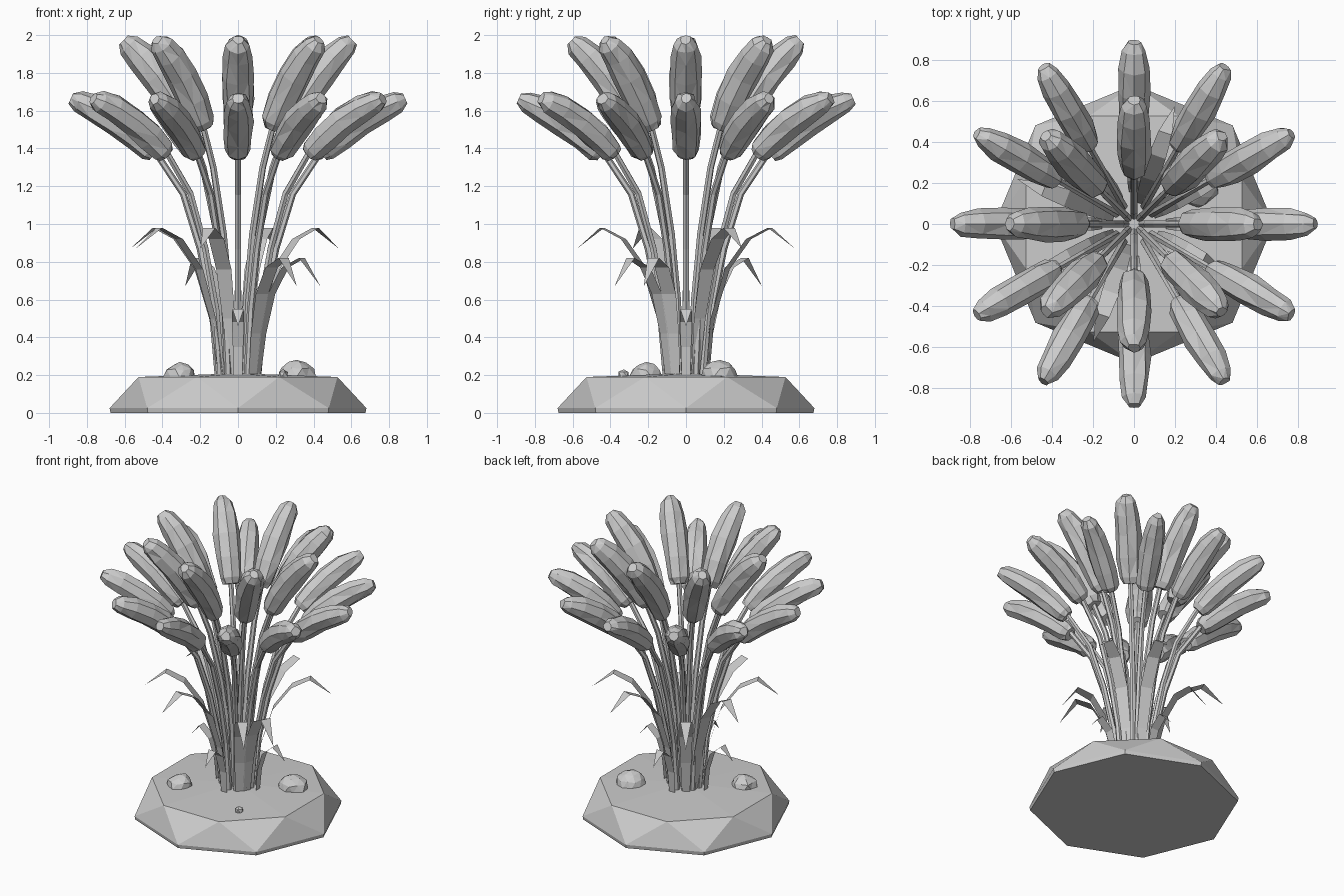
import bpy, bmesh, math, random
from mathutils import Vector, Matrix

if "Cube" in bpy.data.objects:
    bpy.data.objects.remove(bpy.data.objects["Cube"])

random.seed(4)


def finish(bm, name, normals=True):
    if normals:
        bmesh.ops.recalc_face_normals(bm, faces=bm.faces)
    me = bpy.data.meshes.new(name)
    bm.to_mesh(me)
    bm.free()
    ob = bpy.data.objects.new(name, me)
    bpy.context.collection.objects.link(ob)
    return ob


def spot(path, i, ang):
    """Point, in-plane normal and sideways vector of an (r, z) path turned to an angle."""
    a, b = path[max(i - 1, 0)], path[min(i + 1, len(path) - 1)]
    t = Vector((b[0] - a[0], 0, b[1] - a[1])).normalized()
    rot = Matrix.Rotation(ang, 3, 'Z')
    return (rot @ Vector((path[i][0], 0, path[i][1])),
            rot @ Vector((-t.z, 0, t.x)), rot @ Vector((0, 1, 0)))


def tube(bm, path, radii, sides, ang, jitter=0.0):
    rings = []
    for i, rad in enumerate(radii):
        p, n, s = spot(path, i, ang)
        ring = []
        for k in range(sides):
            a = 2 * math.pi * k / sides
            q = rad + random.uniform(-jitter, jitter)
            ring.append(bm.verts.new(p + n * math.cos(a) * q + s * math.sin(a) * q))
        rings.append(ring)
    for r0, r1 in zip(rings, rings[1:]):
        for k in range(sides):
            j = (k + 1) % sides
            bm.faces.new((r0[k], r0[j], r1[j], r1[k]))
    bm.faces.new(rings[0][::-1])
    bm.faces.new(rings[-1])


def spline(path, steps):
    """Catmull-Rom resample of a four point spine."""
    pts = [Vector(p) for p in path]
    pts = [2 * pts[0] - pts[1]] + pts + [2 * pts[-1] - pts[-2]]
    out = []
    for f in steps:
        u = f * (len(path) - 1)
        i = min(int(u), len(path) - 2)
        t = u - i
        a, b, c, d = pts[i:i + 4]
        out.append(0.5 * (2 * b + (c - a) * t + (2 * a - 5 * b + 4 * c - d) * t * t
                          + (3 * b - a - 3 * c + d) * t ** 3))
    return out


# Cattails: inner tall ring of 8, outer lower ring of 12
STEPS = [0, 0.06, 0.25, 0.5, 0.75, 0.92, 1]
RINGS = [
    ("inner", 8,
     [(0.04, 0.17), (0.065, 0.6), (0.11, 0.95), (0.185, 1.3), (0.27, 1.54)],
     [(0.26, 1.51), (0.37, 1.705), (0.485, 1.855), (0.605, 1.975)],
     [0.05, 0.07, 0.082, 0.085, 0.078, 0.062, 0.03]),
    ("outer", 12,
     [(0.1, 0.17), (0.135, 0.55), (0.2, 0.87), (0.29, 1.16), (0.45, 1.4)],
     [(0.44, 1.37), (0.575, 1.49), (0.72, 1.59), (0.885, 1.665)],
     [0.045, 0.065, 0.076, 0.079, 0.073, 0.057, 0.03]),
]
for label, count, stem, spine, radii in RINGS:
    stems, heads = bmesh.new(), bmesh.new()
    for k in range(count):
        ang = 2 * math.pi * k / count
        tube(stems, stem, [0.021, 0.02, 0.019, 0.018, 0.017], 6, ang)
        tube(heads, spline(spine, STEPS), radii, 8, ang, 0.006)
    bmesh.ops.triangulate(heads, faces=[f for f in heads.faces if len(f.verts) == 4])
    finish(stems, label + "_stems")
    finish(heads, label + "_seed_heads")


# Leaves: flat drooping ribbons ending in a point
def leaf(bm, path, widths, ang):
    rows = []
    for i, w in enumerate(widths):
        p, n, s = spot(path, i, ang)
        rows.append([bm.verts.new(p + s * w / 2), bm.verts.new(p - s * w / 2)] if w
                    else [bm.verts.new(p)])
    for a, b in zip(rows, rows[1:]):
        bm.faces.new(a + b[::-1])


tall = [(0.1, 0.18), (0.15, 0.5), (0.23, 0.76), (0.35, 0.92), (0.47, 0.98), (0.61, 0.87)]
medium = [(0.12, 0.18), (0.15, 0.42), (0.2, 0.63), (0.28, 0.77), (0.38, 0.82), (0.49, 0.67)]
small = [(0.155, 0.18), (0.17, 0.35), (0.21, 0.48), (0.29, 0.55), (0.37, 0.46)]
wide = [0.05, 0.07, 0.085, 0.085, 0.07, 0]
bm = bmesh.new()
for x, y in [(0.54, 0.3), (0.2, 0.58), (-0.2, -0.58), (-0.52, 0.2), (-0.5, -0.26)]:
    leaf(bm, tall, wide, math.atan2(y, x))
for x, y in [(0.43, -0.22), (-0.32, 0.46), (0.28, -0.34)]:
    leaf(bm, medium, wide, math.atan2(y, x))
finish(bm, "long_leaves", False)
bm = bmesh.new()
for k in range(4):
    leaf(bm, small, [0.045, 0.055, 0.065, 0.06, 0], k * math.pi / 2)
finish(bm, "short_leaves", False)

# Ground mound: octagonal footing twisted into a smaller faceted top
bm = bmesh.new()
rings = []
for rad, z, turn in [(0.675, 0, 0), (0.68, 0.025, 0), (0.57, 0.19, 0.5)]:
    rings.append([bm.verts.new((rad * math.cos((k + turn) * math.pi / 4),
                                rad * math.sin((k + turn) * math.pi / 4), z))
                  for k in range(8)])
low, mid, top = rings
peak = bm.verts.new((0, 0, 0.21))
bm.faces.new(low[::-1])
for k in range(8):
    j = (k + 1) % 8
    bm.faces.new((low[k], low[j], mid[j], mid[k]))
    bm.faces.new((mid[k], mid[j], top[k]))
    bm.faces.new((mid[j], top[j], top[k]))
    bm.faces.new((top[k], top[j], peak))
finish(bm, "ground_mound")

# Rocks half sunk in the mound
for i, (x, y, z, r) in enumerate([(-0.31, -0.21, 0.19, 0.085), (0.31, 0.18, 0.19, 0.1),
                                  (0.24, -0.33, 0.205, 0.03)]):
    bm = bmesh.new()
    bmesh.ops.create_icosphere(bm, subdivisions=2 if r > 0.05 else 1, radius=r)
    for v in bm.verts:
        v.co *= random.uniform(0.9, 1.08)
        v.co.z *= 0.93
        v.co += Vector((x, y, z))
    finish(bm, "rock_%d" % (i + 1))
